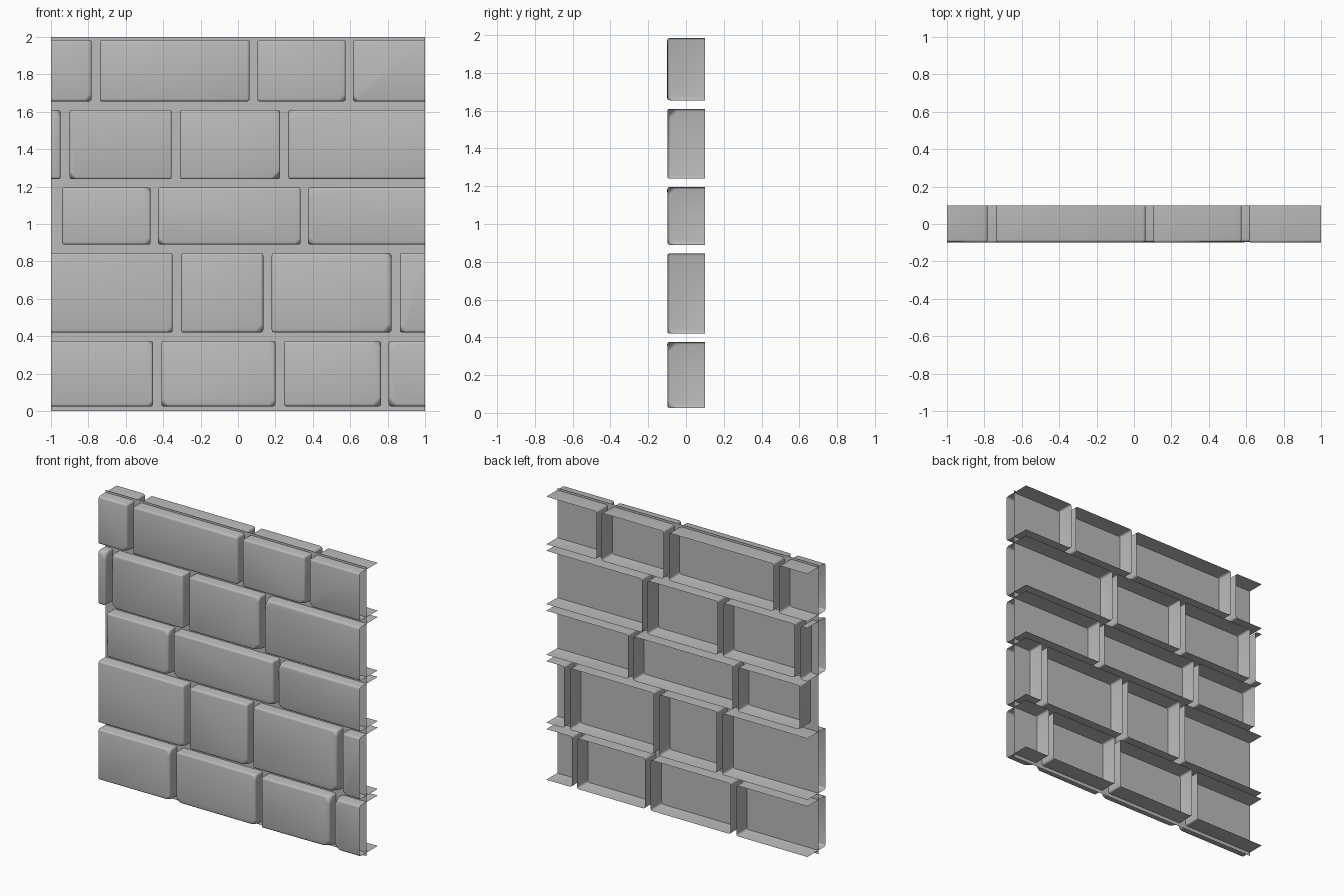
import bpy, bmesh, random
from mathutils import Vector

random.seed(4)
cube = bpy.data.objects.get("Cube")
if cube:
    bpy.data.objects.remove(cube, do_unlink=True)

stone = bpy.data.materials.new("stone_grey")
stone.use_nodes = True
GREY = (0.5, 0.5, 0.5, 1)
stone.diffuse_color = GREY
stone.node_tree.nodes["Principled BSDF"].inputs["Base Color"].default_value = GREY

FRONT, BACK, MORTAR = -0.1, 0.1, -0.02

# Each course: bottom, top, then bricks as (left, right, chipped corners)
COURSES = [
    (0.025, 0.375, [(-1, -0.455, "br tr"), (-0.41, 0.2, "bl br tr"),
                    (0.245, 0.765, "br tr"), (0.805, 1, "bl tl")]),
    (0.42, 0.845, [(-1, -0.35, "br"), (-0.305, 0.135, "br"),
                   (0.18, 0.82, "br tr"), (0.865, 1, "bl")]),
    (0.89, 1.195, [(-0.94, -0.467, "br tr"), (-0.427, 0.335, "bl br"),
                   (0.374, 1, "bl tl")]),
    (1.24, 1.61, [(-1, -0.948, "tr"), (-0.9, -0.355, "bl tl"),
                  (-0.31, 0.225, "br tr"), (0.268, 1, "tl")]),
    (1.655, 1.985, [(-1, -0.783, "br"), (-0.739, 0.062, ""),
                    (0.103, 0.576, "br"), (0.615, 1, "bl")]),
]


def finish(bm, name):
    mesh = bpy.data.meshes.new(name)
    bm.to_mesh(mesh)
    bm.free()
    obj = bpy.data.objects.new(name, mesh)
    bpy.context.collection.objects.link(obj)
    mesh.materials.append(stone)
    return obj


def brick(name, x0, x1, z0, z1, chips):
    # Bricks at the panel ends run past the edge and are trimmed open
    x0 = x0 - 0.15 if x0 <= -1 else x0
    x1 = x1 + 0.15 if x1 >= 1 else x1
    bm = bmesh.new()
    bmesh.ops.create_cube(bm, size=1)
    chipped = []
    for v in bm.verts:
        corner = ("t" if v.co.z > 0 else "b") + ("r" if v.co.x > 0 else "l")
        front = v.co.y < 0
        v.co = Vector((x1 if v.co.x > 0 else x0,
                       FRONT + random.uniform(0, 0.006) if front else BACK,
                       z1 if v.co.z > 0 else z0))
        if front and corner in chips.split():
            chipped.append(v)
    # Open back
    rear = [f for f in bm.faces if all(v.co.y > 0 for v in f.verts)]
    bmesh.ops.delete(bm, geom=rear, context="FACES_ONLY")
    # Chipped corners, then rounded edges
    for v in chipped:
        bmesh.ops.bevel(bm, geom=[v], offset=random.uniform(0.025, 0.045),
                        segments=1, affect="VERTICES")
    edges = [e for e in bm.edges if len(e.link_faces) == 2]
    bmesh.ops.bevel(bm, geom=edges, offset=0.014, segments=3, profile=0.5,
                    affect="EDGES", clamp_overlap=True)
    for side in (-1, 1):
        bmesh.ops.bisect_plane(bm, geom=bm.verts[:] + bm.edges[:] + bm.faces[:],
                               plane_co=(side, 0, 0), plane_no=(side, 0, 0),
                               clear_outer=True)
    bmesh.ops.recalc_face_normals(bm, faces=bm.faces[:])
    # Open shells: make the front face look forward
    face = max(bm.faces, key=lambda f: abs(f.normal.y) * f.calc_area())
    if face.normal.y > 0:
        bmesh.ops.reverse_faces(bm, faces=bm.faces[:])
    obj = finish(bm, name)
    bpy.ops.object.select_all(action="DESELECT")
    obj.select_set(True)
    bpy.context.view_layer.objects.active = obj
    bpy.ops.object.shade_smooth_by_angle(angle=0.7)


for row, (z0, z1, bricks) in enumerate(COURSES, 1):
    for col, (x0, x1, chips) in enumerate(bricks, 1):
        brick(f"brick_row{row}_{col}", x0, x1, z0, z1, chips)

# Thin mortar sheet inside the wall
bm = bmesh.new()
corners = [(-1, 0), (1, 0), (1, 2), (-1, 2)]
bm.faces.new([bm.verts.new((x, MORTAR, z)) for x, z in corners])
finish(bm, "mortar_sheet")
